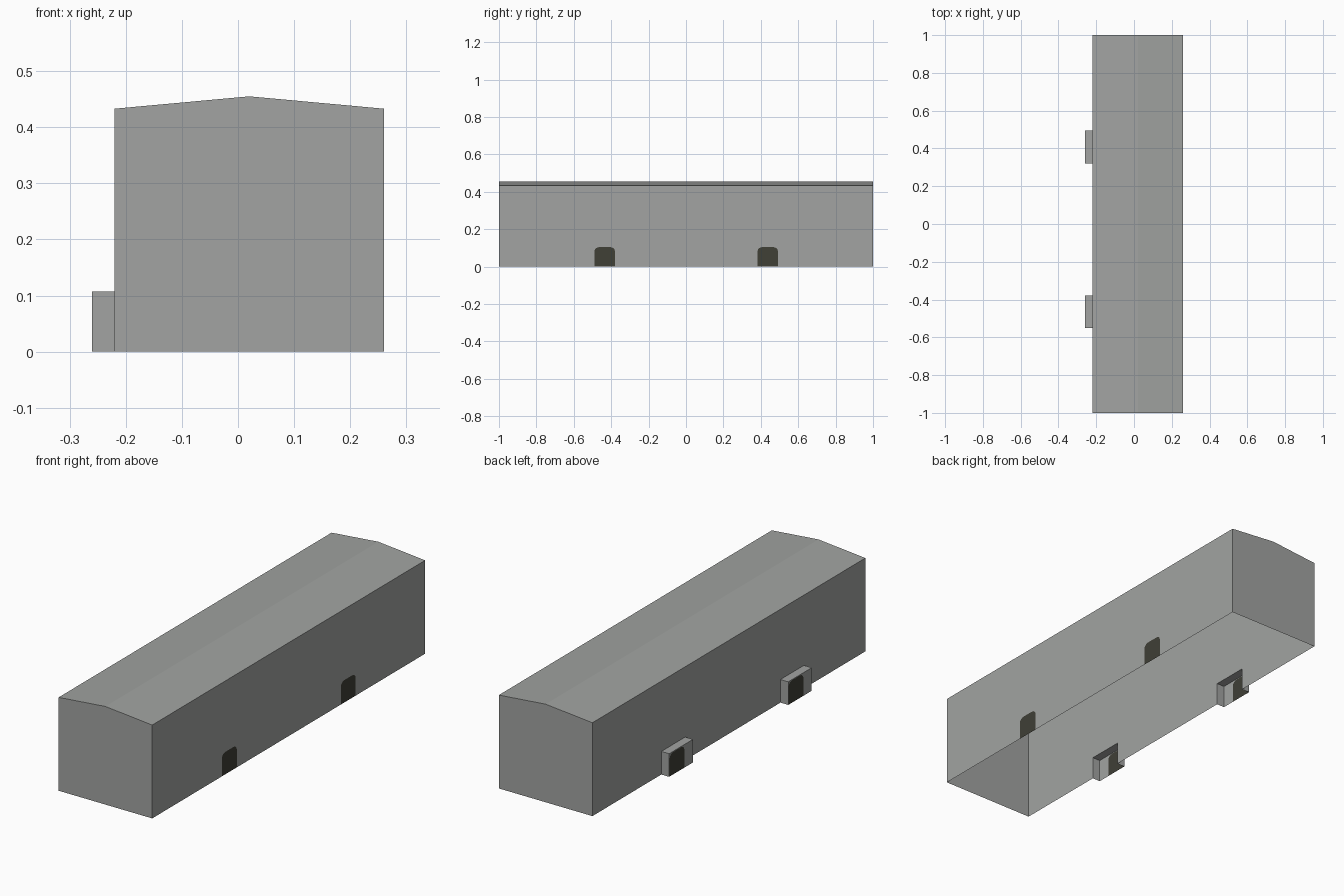
import bpy, bmesh, math

if "Cube" in bpy.data.objects:
    bpy.data.objects.remove(bpy.data.objects["Cube"])

XL, XR, XM = -0.22, 0.26, 0.02      # walls and ridge
EAVE, RIDGE = 0.433, 0.455
XP, ZP = -0.26, 0.107               # porch front and height
PORCHES = [(-0.55, -0.378), (0.32, 0.495)]
DOORS = [(-0.489, -0.38), (0.383, 0.491)]


def material(name, rgb):
    m = bpy.data.materials.new(name)
    m.diffuse_color = (*rgb, 1)
    m.use_nodes = True
    m.node_tree.nodes["Principled BSDF"].inputs["Base Color"].default_value = m.diffuse_color
    return m


MATS = [material("grey_wall", (0.36, 0.37, 0.36)),
        material("dark_door", (0.05, 0.05, 0.037))]


def door_outline(y0, y1, top=0.104, r=0.026):
    """Door with rounded top corners, as (y, z) points from foot to foot."""
    pts = [(y0, 0)]
    for cy, start in ((y0 + r, 180), (y1 - r, 90)):
        for i in range(5):
            a = math.radians(start - i * 22.5)
            pts.append((cy + r * math.cos(a), top - r * 0.8 + r * 0.8 * math.sin(a)))
    return pts + [(y1, 0)]


def wall(x, y0, y1, z, notches):
    """Upright wall at x with shapes cut out of its lower edge."""
    pts = [(y0, 0)] + [p for n in notches for p in n] + [(y1, 0), (y1, z), (y0, z)]
    return [(x, *p) for p in pts]


def build(name, faces):
    bm = bmesh.new()
    for pts, mat in faces:
        f = bm.faces.new([bm.verts.new(p) for p in pts])
        f.material_index = mat
    bmesh.ops.remove_doubles(bm, verts=bm.verts, dist=1e-5)
    bmesh.ops.recalc_face_normals(bm, faces=bm.faces)
    me = bpy.data.meshes.new(name)
    bm.to_mesh(me)
    bm.free()
    for m in MATS:
        me.materials.append(m)
    ob = bpy.data.objects.new(name, me)
    bpy.context.collection.objects.link(ob)


# Hall: open-bottomed shell with doors in the right wall, openings in the left
doors = [door_outline(*d) for d in DOORS]
openings = [[(a, 0), (a, ZP), (b, ZP), (b, 0)] for a, b in PORCHES]
faces = [(wall(XR, -1, 1, EAVE, doors), 0), (wall(XL, -1, 1, EAVE, openings), 0)]
faces += [([(XR, *p) for p in d], 1) for d in doors]
for y in (-1, 1):
    faces.append(([(XL, y, 0), (XR, y, 0), (XR, y, EAVE), (XM, y, RIDGE), (XL, y, EAVE)], 0))
for x in (XL, XR):
    faces.append(([(x, -1, EAVE), (XM, -1, RIDGE), (XM, 1, RIDGE), (x, 1, EAVE)], 0))
build("hall", faces)

# Porches: shallow boxes, open below and towards the hall, door in the front
for i, ((a, b), d) in enumerate(zip(PORCHES, doors)):
    faces = [(wall(XP, a, b, ZP, [d]), 0), ([(XP, *p) for p in d], 1),
             ([(XP, a, ZP), (XP, b, ZP), (XL, b, ZP), (XL, a, ZP)], 0)]
    for y in (a, b):
        faces.append(([(XP, y, 0), (XL, y, 0), (XL, y, ZP), (XP, y, ZP)], 0))
    build(f"porch_{i + 1}", faces)
